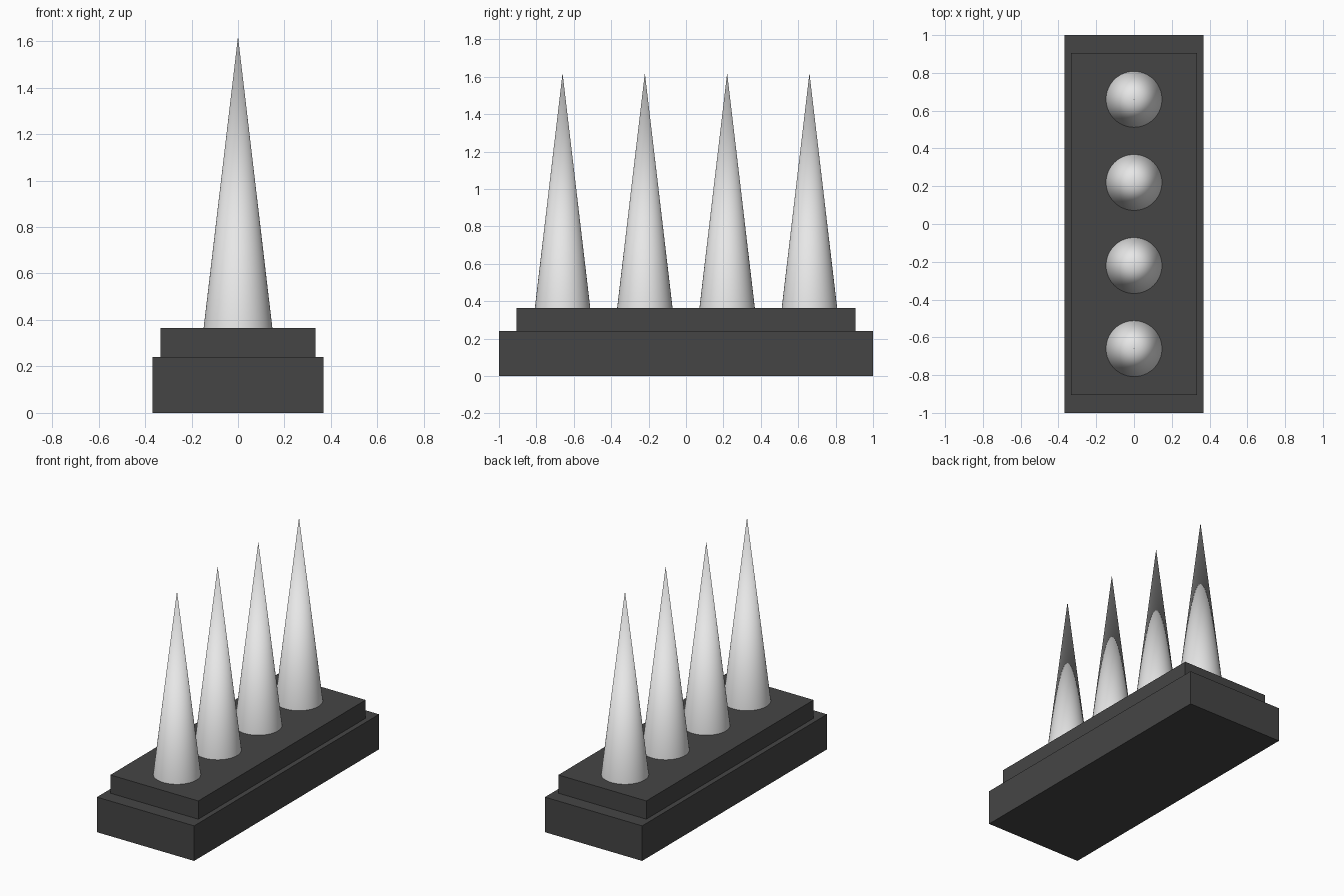
import bpy

if "Cube" in bpy.data.objects:
    bpy.data.objects.remove(bpy.data.objects["Cube"])


def material(name, value):
    m = bpy.data.materials.new(name)
    m.diffuse_color = (value, value, value, 1)
    m.use_nodes = True
    m.node_tree.nodes["Principled BSDF"].inputs["Base Color"].default_value = m.diffuse_color
    return m


DARK = material("dark grey", 0.06)
LIGHT = material("light grey", 0.8)


def box(name, sx, sy, z0, z1):
    bpy.ops.mesh.primitive_cube_add(size=1, location=(0, 0, (z0 + z1) / 2))
    ob = bpy.context.object
    ob.name = name
    ob.scale = (sx, sy, z1 - z0)
    bpy.ops.object.transform_apply(location=False, rotation=False, scale=True)
    ob.data.materials.append(DARK)


def spike(name, y, z0, z1):
    bpy.ops.mesh.primitive_cone_add(vertices=64, radius1=0.148, radius2=0,
                                    depth=z1 - z0, location=(0, y, (z0 + z1) / 2))
    ob = bpy.context.object
    ob.name = name
    ob.data.materials.append(LIGHT)
    # one smooth side surface, sharp at the base rim
    bpy.ops.object.shade_smooth_by_angle(angle=0.9)


# stepped plinth
box("lower_base", 0.736, 2.0, 0, 0.24)
box("upper_base", 0.666, 1.81, 0.24, 0.365)

# row of four spikes
for i in range(4):
    spike(f"spike_{i + 1}", -0.66 + 0.44 * i, 0.365, 1.62)
